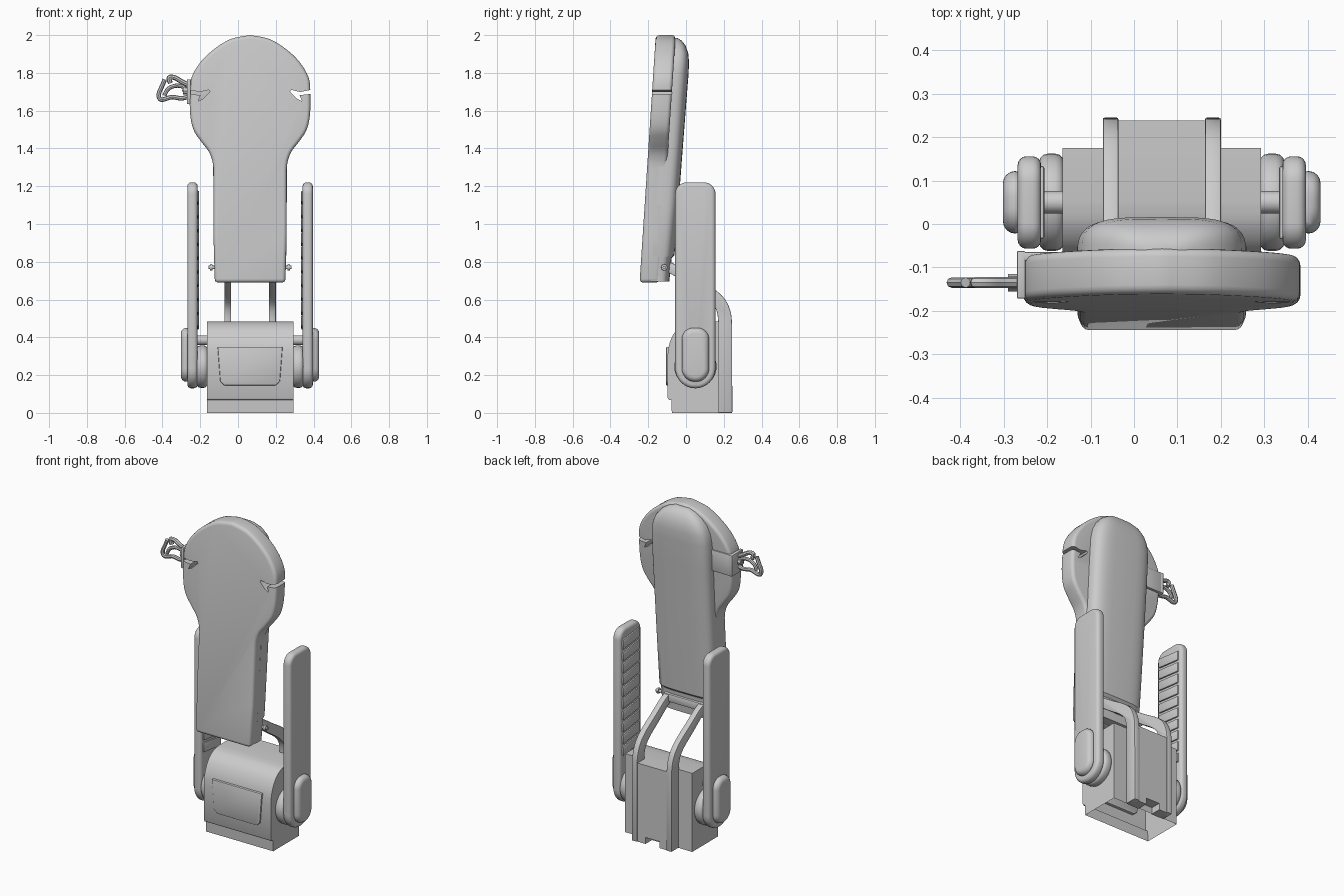
import bpy, bmesh, math
from mathutils import Vector

if "Cube" in bpy.data.objects:
    bpy.data.objects.remove(bpy.data.objects["Cube"])

CX = 0.064                      # symmetry axis of the seat
FINAL = []


def lean(y, z):                 # backrest leans backwards
    return y - 0.245 + 0.0654 * (z - 0.7)


def make(name, bm, bevel=0, segs=3):
    bmesh.ops.recalc_face_normals(bm, faces=bm.faces)
    me = bpy.data.meshes.new(name)
    bm.to_mesh(me)
    bm.free()
    ob = bpy.data.objects.new(name, me)
    bpy.context.collection.objects.link(ob)
    if bevel:
        m = ob.modifiers.new("Bevel", 'BEVEL')
        m.width, m.segments, m.limit_method = bevel, segs, 'ANGLE'
        m.angle_limit = math.radians(40)
        m.use_clamp_overlap = False
    FINAL.append(ob)
    return ob


def prism(name, pts, axis, lo, hi, bevel=0, segs=3, leaning=False, open_bottom=False):
    """Extrude a 2D profile: axis 'x' takes (y, z) points, axis 'y' takes (x, z)."""
    bm = bmesh.new()

    def co(p, d):
        x, y, z = (d, p[0], p[1]) if axis == 'x' else (p[0], d, p[1])
        return (x, lean(y, z) if leaning else y, z)
    a = [bm.verts.new(co(p, lo)) for p in pts]
    b = [bm.verts.new(co(p, hi)) for p in pts]
    bm.faces.new(a)
    bm.faces.new(b)
    for i in range(len(pts)):
        j = (i + 1) % len(pts)
        bm.faces.new((a[i], a[j], b[j], b[i]))
    if open_bottom:
        bmesh.ops.delete(bm, geom=[f for f in bm.faces if max(v.co.z for v in f.verts) < 1e-4],
                         context='FACES_ONLY')
    return make(name, bm, bevel, segs)


def box(name, x0, x1, y0, y1, z0, z1, bevel=0, segs=2):
    return prism(name, [(y0, z0), (y1, z0), (y1, z1), (y0, z1)], 'x', x0, x1, bevel, segs)


def rounded(y0, y1, z0, z1, rb, rt, n=8):
    """Rectangle with bottom corner radius rb and top corner radius rt."""
    pts = []
    for cy, cz, r, a0 in ((y1 - rb, z0 + rb, rb, -90), (y1 - rt, z1 - rt, rt, 0),
                          (y0 + rt, z1 - rt, rt, 90), (y0 + rb, z0 + rb, rb, 180)):
        for i in range(n + 1):
            a = math.radians(a0 + 90 * i / n)
            p = (cy + r * math.cos(a), cz + r * math.sin(a))
            if not pts or math.dist(p, pts[-1]) > 1e-3:
                pts.append(p)
    if math.dist(pts[0], pts[-1]) < 1e-3:
        pts.pop()
    return pts


def disc(cy, cz, r, n=32):
    return [(cy + r * math.cos(2 * math.pi * i / n), cz + r * math.sin(2 * math.pi * i / n)) for i in range(n)]


def smooth(pts, n=4):           # Catmull-Rom through the points
    P = [Vector(p) for p in [pts[0]] + pts + [pts[-1]]]
    out = []
    for i in range(1, len(P) - 2):
        a, b, c, d = P[i - 1:i + 3]
        for k in range(n):
            t = k / n
            out.append(tuple(0.5 * (2 * b + (c - a) * t + (2 * a - 5 * b + 4 * c - d) * t * t
                                    + (3 * b - a - 3 * c + d) * t ** 3)))
    return out + [tuple(pts[-1])]


# backrest front: paddle outline with a wide round head
half = [(.187, .69), (.194, .95)] + smooth(
    [(.194, 1.29), (.2, 1.335), (.22, 1.385), (.262, 1.44), (.3, 1.5), (.317, 1.58), (.319, 1.69),
     (.31, 1.775), (.26, 1.86), (.185, 1.93), (.1, 1.98), (0, 2.0)])
outline = [(CX + u, z) for u, z in half] + [(CX - u, z) for u, z in half[-2::-1]]
paddle = prism("backrest_panel", outline, 'y', 0, .105, .02, 4, leaning=True)

# barbed harness slots cut into both sides of the head
slot = [(.36, 1.685), (.318, 1.688), (.262, 1.682), (.275, 1.65), (.25, 1.662), (.212, 1.7),
        (.218, 1.71), (.265, 1.699), (.318, 1.709), (.36, 1.709)]
cutters = []
for s in (1, -1):
    c = prism("slot_cutter", [(CX + s * u, z) for u, z in slot], 'y', -.4, .1)
    FINAL.remove(c)
    c.hide_render = True
    cutters.append(c)
    m = paddle.modifiers.new("Slot", 'BOOLEAN')
    m.object, m.operation, m.solver = c, 'DIFFERENCE', 'EXACT'

# backrest shell: lofted rounded spine behind the panel (z, half width, depth)
bm = bmesh.new()
rings = []
for z, w, d in ((.695, .185, .062), (.82, .188, .066), (.835, .192, .08), (1.1, .194, .084), (1.4, .196, .087),
                (1.65, .197, .09), (1.8, .195, .092), (1.86, .185, .09), (1.905, .165, .083),
                (1.945, .13, .066), (1.97, .09, .045), (1.985, .045, .02)):
    ring = [bm.verts.new((CX + w, lean(.06, z), z))]
    for i in range(21):
        a = math.pi * i / 20
        c, s = math.cos(a), math.sin(a)
        ring.append(bm.verts.new((CX + w * math.copysign(abs(c) ** .5, c),
                                  lean(.095 + d * abs(s) ** .6, z), z)))
    ring.append(bm.verts.new((CX - w, lean(.06, z), z)))
    rings.append(ring)
for r0, r1 in zip(rings, rings[1:]):
    for i in range(len(r0)):
        j = (i + 1) % len(r0)
        bm.faces.new((r0[i], r0[j], r1[j], r1[i]))
bm.faces.new(rings[0])
bm.faces.new(rings[-1])
make("backrest_shell", bm)

# pivot pin with end nuts
prism("pivot_pin", disc(-.115, .77, .009, 12), 'x', CX - .22, CX + .22)
for s in (1, -1):
    x = CX + s * .205
    prism("pivot_nut", disc(-.115, .77, .017, 12), 'x', x - .007, x + .007, .003, 2)

# base housing with curved front cover, open underneath
profile = [(-.075, 0), (-.078, .068), (-.092, .07), (-.097, .08)] + smooth(
    [(-.098, .3), (-.092, .35), (-.075, .4), (-.045, .445), (0, .475), (.05, .485)]) + [(.175, .485), (.175, 0)]
prism("base_housing", profile, 'x', CX - .229, CX + .229, open_bottom=True)
panel = [(CX - .172, .35), (CX - .158, .165), (CX - .135, .145), (CX + .135, .145), (CX + .158, .165), (CX + .172, .35)]
prism("front_cover_panel", panel, 'y', -.106, -.08, .006, 2)

# rear mounting plate with a notch at the bottom
prism("rear_plate", [(-.04, 0), (.015, 0), (.015, .04), (.11, .04), (.11, 0), (.17, 0), (.17, .485), (-.04, .485)],
      'y', .17, .238)

# pair of curved support bars from the base up to the backrest
path = [Vector(p) for p in [(.207, 0)] + smooth(
    [(.207, .45), (.203, .52), (.18, .58), (.13, .63), (.04, .69), (-.04, .745), (-.1, .775)])]
outer, inner = [], []
for i, p in enumerate(path):
    t = (path[min(i + 1, len(path) - 1)] - path[max(i - 1, 0)]).normalized()
    n = Vector((t.y, -t.x))
    w = .038 - .012 * i / len(path)
    outer.append(tuple(p + n * w))
    inner.append(tuple(p - n * w))
for s in (1, -1):
    x = CX + s * .118
    prism("support_bar", outer + inner[::-1], 'x', x - .018, x + .018, .004, 2)
box("support_crossbar", CX - .135, CX + .135, -.11, -.065, .745, .795, .008)

# folded armrests with hubs, caps and ribbed pads
for s in (1, -1):
    def X(a, b):
        return sorted((CX + s * a, CX + s * b))
    prism("armrest", rounded(-.057, .156, .13, 1.22, .106, .06), 'x', *X(.278, .332), .02, 4)
    prism("armrest_cap", rounded(-.022, .122, .165, .45, .07, .06), 'x', *X(.31, .366), .028, 4)
    prism("armrest_hub", disc(.05, .245, .112), 'x', *X(.225, .283), .02, 3)
    prism("armrest_stop", disc(.05, .385, .026, 16), 'x', *X(.22, .283))
    for i in range(10):
        z = .46 + i * .073
        prism("armrest_rib", [(-.035, z), (.134, z - .02), (.134, z + .04), (-.035, z + .06)],
              'x', *X(.27, .285), .007, 2)

# strap holder clipped on the edge of the head
box("strap_clip_side", -.27, -.25, -.172, -.062, 1.635, 1.765, .004)
box("strap_clip_back", -.265, -.11, -.085, -.064, 1.635, 1.765, .004)


# hook loops made from flattened tube curves
def tube(name, pts, r):
    cu = bpy.data.curves.new(name, 'CURVE')
    cu.dimensions, cu.bevel_depth, cu.bevel_resolution, cu.use_fill_caps = '3D', r, 2, True
    sp = cu.splines.new('POLY')
    pts = smooth(pts, 4)
    sp.points.add(len(pts) - 1)
    for q, p in zip(sp.points, pts):
        q.co = (p[0], -.135, p[1], 1)
    ob = bpy.data.objects.new(name, cu)
    bpy.context.collection.objects.link(ob)
    FINAL.append(ob)


tube("hook_lower_arm", [(-.26, 1.675), (-.3, 1.665), (-.35, 1.672), (-.405, 1.658), (-.42, 1.685), (-.4, 1.735),
                        (-.388, 1.765)], .012)
tube("hook_upper_arm", [(-.26, 1.735), (-.3, 1.755), (-.335, 1.775), (-.365, 1.775), (-.358, 1.745)], .013)
tube("hook_bridge", [(-.285, 1.7), (-.288, 1.725), (-.33, 1.732), (-.37, 1.715), (-.39, 1.68)], .011)
tube("hook_root", [(-.255, 1.705), (-.29, 1.705)], .02)

# apply modifiers and shade
bpy.context.view_layer.update()
bpy.ops.object.select_all(action='DESELECT')
for ob in FINAL:
    ob.select_set(True)
bpy.context.view_layer.objects.active = FINAL[0]
bpy.ops.object.convert(target='MESH')
bpy.ops.object.shade_smooth_by_angle(angle=math.radians(35))
for c in cutters:
    bpy.data.objects.remove(c)
